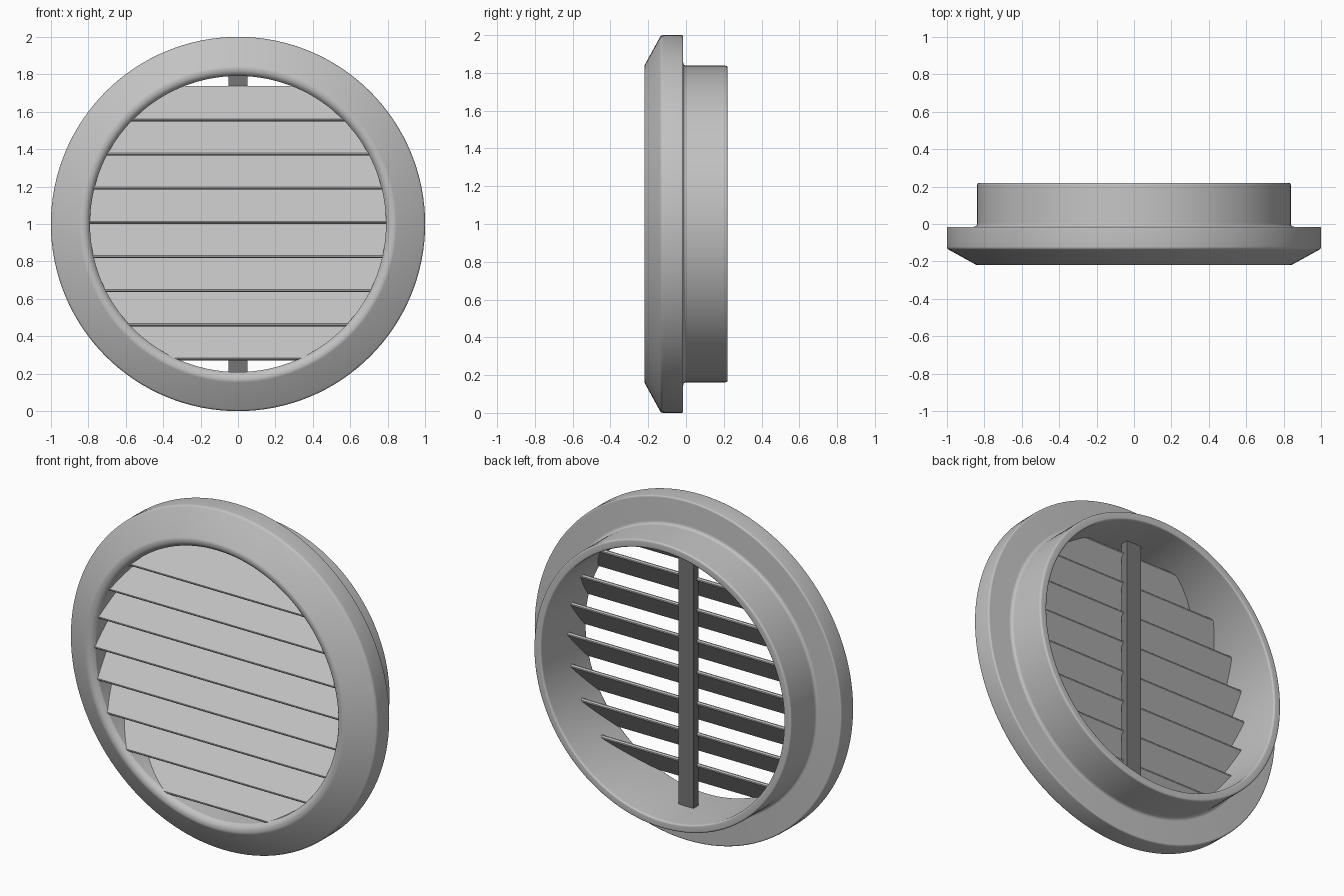
import bpy, bmesh, math
from mathutils import Vector, Matrix

cube = bpy.data.objects.get("Cube")
if cube:
    bpy.data.objects.remove(cube, do_unlink=True)

BORE = 0.791      # inner radius of the frame
MID = 1.0         # height of the round axis


def material(name, value):
    mat = bpy.data.materials.new(name)
    mat.use_nodes = True
    colour = (value, value, value, 1)
    mat.diffuse_color = colour
    mat.node_tree.nodes["Principled BSDF"].inputs["Base Color"].default_value = colour
    return mat


light_grey = material("light_grey", 0.54)
dark_grey = material("dark_grey", 0.18)


def finish(bm, name, mat, smooth=False):
    bmesh.ops.recalc_face_normals(bm, faces=bm.faces[:])
    mesh = bpy.data.meshes.new(name)
    bm.to_mesh(mesh)
    bm.free()
    mesh.materials.append(mat)
    obj = bpy.data.objects.new(name, mesh)
    bpy.context.collection.objects.link(obj)
    if smooth:
        bpy.ops.object.select_all(action='DESELECT')
        obj.select_set(True)
        bpy.context.view_layer.objects.active = obj
        bpy.ops.object.shade_smooth_by_angle(angle=math.radians(30))


def rounded(corners, steps=5):
    """Closed outline from (radius, depth, rounding) corners."""
    pts = []
    for i, (r, y, d) in enumerate(corners):
        p = Vector((r, y))
        a, b = (Vector(corners[j % len(corners)][:2]) for j in (i - 1, i + 1))
        start = p + (a - p).normalized() * d
        end = p + (b - p).normalized() * d
        for k in range(steps + 1):
            t = k / steps
            pts.append(start * (1 - t) ** 2 + p * 2 * t * (1 - t) + end * t * t)
    return pts


# Round frame: bevelled flange in front, short pipe behind
outline = rounded([
    (BORE, -0.195, 0.002), (0.81, -0.22, 0.02), (0.84, -0.22, 0.008),
    (1.0, -0.132, 0.012), (1.0, -0.015, 0.01), (0.838, -0.015, 0.02),
    (0.838, 0.22, 0.012), (BORE, 0.22, 0.012)])
bm = bmesh.new()
ring = [bm.verts.new((p.x, p.y, MID)) for p in outline]
edges = [bm.edges.new((ring[i - 1], ring[i])) for i in range(len(ring))]
bmesh.ops.spin(bm, geom=ring + edges, cent=(0, 0, MID), axis=(0, 1, 0),
               angle=math.tau, steps=128, use_merge=True)
bmesh.ops.remove_doubles(bm, verts=bm.verts[:], dist=0.0001)
finish(bm, "round_frame", light_grey, smooth=True)


# Sloping slats with eased edges, each trimmed to the round opening
def slat(name, z_mid, length=0.246, thick=0.02, ease=0.005,
         tilt=math.radians(48), n=10):
    along = Vector((math.cos(tilt), math.sin(tilt)))     # (y, z), rising to the back
    across = Vector((-along.y, along.x))
    centre = Vector((-0.115, z_mid))
    flat = length / 2 - ease
    spans = [(2 * i / n - 1) * flat for i in range(n + 1)]
    rows = [(-length / 2, thick / 2 - ease)]
    rows += [(s, thick / 2) for s in spans]
    rows += [(length / 2, thick / 2 - ease)]
    section = [centre + along * s + across * h for s, h in rows]
    section += [centre + along * s - across * h for s, h in reversed(rows)]
    bm = bmesh.new()
    left, right = ([bm.verts.new((
        sign * math.sqrt((BORE + 0.002) ** 2 - (p.y - MID) ** 2), p.x, p.y))
        for p in section] for sign in (-1, 1))
    m = len(section)
    for i in range(m):
        bm.faces.new((left[i - 1], left[i], right[i], right[i - 1]))
    for side in (left, right):
        for i in range(len(rows) - 1):
            bm.faces.new((side[i], side[i + 1], side[m - 2 - i], side[m - 1 - i]))
    finish(bm, name, light_grey)


for k in range(8):
    slat(f"slat_{k + 1}", 1.643 - k * 0.1825)

# Upright bar joining the backs of the slats
bm = bmesh.new()
bmesh.ops.create_cube(bm, size=1, matrix=Matrix.Translation((0, -0.022, MID))
                      @ Matrix.Diagonal((0.1, 0.045, 1.604, 1)))
finish(bm, "support_bar", dark_grey)
